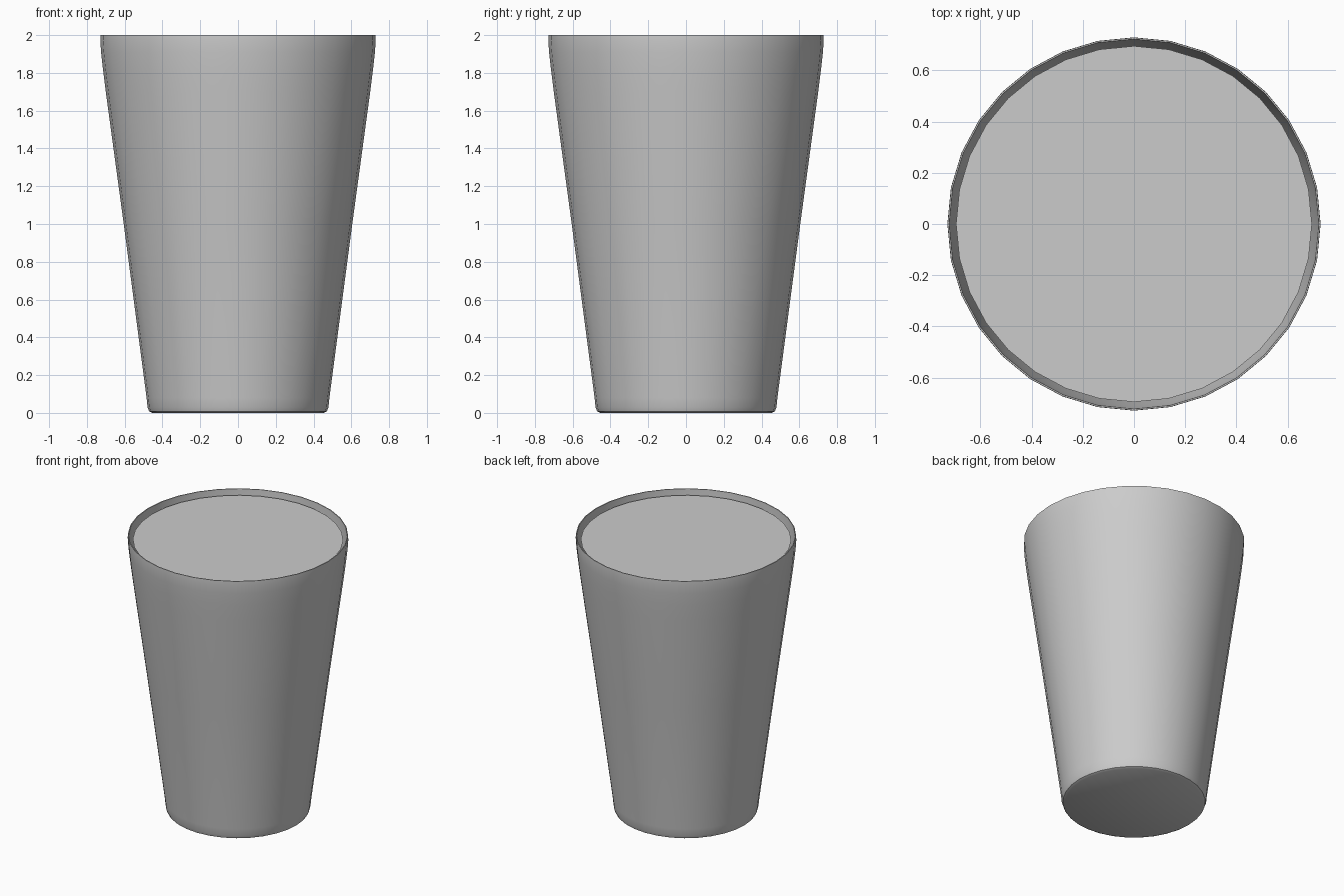
import bpy, bmesh, math

if "Cube" in bpy.data.objects:
    bpy.data.objects.remove(bpy.data.objects["Cube"])

SEG = 32


def lathe(name, profile, smooth_angle=40):
    """Revolve an (r, z) profile about z; points with r = 0 become poles."""
    bm = bmesh.new()
    rings = []
    for r, z in profile:
        if r == 0:
            rings.append([bm.verts.new((0, 0, z))] * SEG)
        else:
            rings.append([bm.verts.new((r * math.cos(2 * math.pi * i / SEG),
                                        r * math.sin(2 * math.pi * i / SEG), z))
                          for i in range(SEG)])
    for lo, hi in zip(rings, rings[1:]):
        for i in range(SEG):
            j = (i + 1) % SEG
            loop = list(dict.fromkeys([lo[i], lo[j], hi[j], hi[i]]))
            bm.faces.new(loop)
    bm.normal_update()
    mesh = bpy.data.meshes.new(name)
    bm.to_mesh(mesh)
    bm.free()
    obj = bpy.data.objects.new(name, mesh)
    bpy.context.collection.objects.link(obj)
    bpy.ops.object.select_all(action='DESELECT')
    obj.select_set(True)
    bpy.context.view_layer.objects.active = obj
    bpy.ops.object.shade_smooth_by_angle(angle=math.radians(smooth_angle))
    return obj


# Tapered cup: base, outer wall, thin rim, inner wall, inner floor
lathe("cup", [
    (0, 0), (0.455, 0), (0.471, 0.008), (0.479, 0.03), (0.484, 0.08),
    (0.605, 1.0), (0.70, 1.7), (0.715, 1.82), (0.725, 1.91), (0.729, 1.97),
    (0.728, 2.0), (0.722, 2.0),
    (0.718, 1.93), (0.708, 1.84), (0.69, 1.7), (0.595, 1.0), (0.475, 0.1),
    (0.45, 0.04), (0, 0.04),
])

# Drink surface just below the rim
lathe("drink_surface", [(0.695, 1.965), (0, 1.965)])
